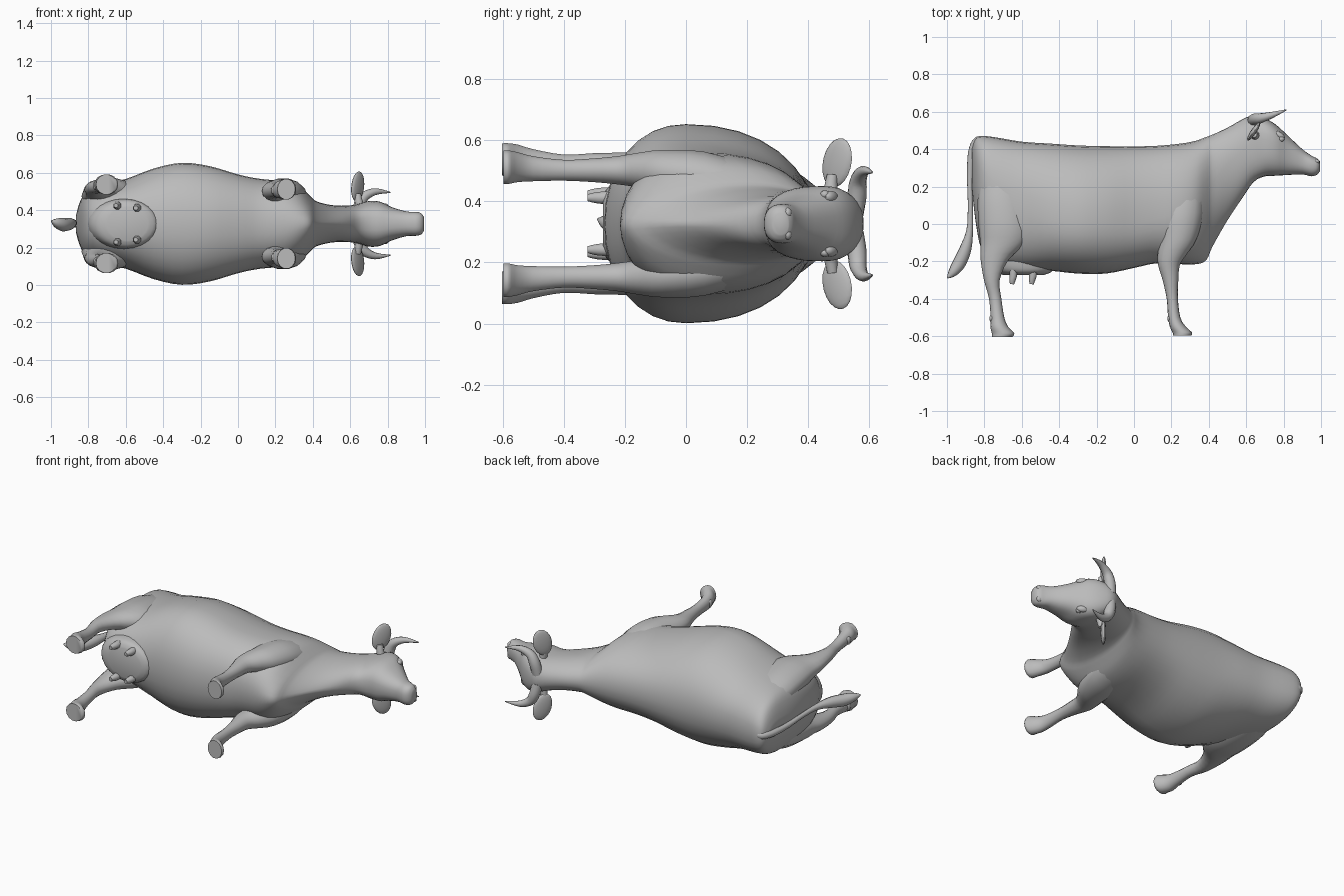
import bpy, bmesh, math
from mathutils import Vector, Matrix, Euler

MID = 0.327  # height of the animal's plane of symmetry (it lies on its side)
hide = bpy.data.materials.new("grey_hide")
hide.diffuse_color = (0.5, 0.5, 0.5, 1)


def place(x, y, u):
    """Length, animal's height and sideways offset to world position."""
    return Vector((x, y, MID + u))


def finish(name, bm):
    bmesh.ops.recalc_face_normals(bm, faces=bm.faces)
    me = bpy.data.meshes.new(name)
    bm.to_mesh(me)
    bm.free()
    me.materials.append(hide)
    ob = bpy.data.objects.new(name, me)
    bpy.context.collection.objects.link(ob)
    bpy.context.view_layer.objects.active = ob
    bpy.ops.object.select_all(action='DESELECT')
    ob.select_set(True)
    bpy.ops.object.shade_smooth_by_angle(angle=math.radians(50))
    return ob


def refine(rows, steps):
    """Smooth interpolation between rows of parameters."""
    out = []
    for i in range(len(rows) - 1):
        a, b, c, d = (rows[max(i - 1, 0)], rows[i], rows[i + 1],
                      rows[min(i + 2, len(rows) - 1)])
        for s in range(steps):
            t = s / steps
            out.append([0.5 * (2 * q + (r - p) * t + (2 * p - 5 * q + 4 * r - w) * t * t
                               + (3 * q - p - 3 * r + w) * t ** 3)
                        for p, q, r, w in zip(a, b, c, d)])
    return out + [list(rows[-1])]


def loft(name, rings):
    bm = bmesh.new()
    vs = [[bm.verts.new(p) for p in ring] for ring in rings]
    n = len(vs[0])
    for a, b in zip(vs, vs[1:]):
        for i in range(n):
            j = (i + 1) % n
            bm.faces.new((a[i], a[j], b[j], b[i]))
    bm.faces.new(vs[0])
    bm.faces.new(vs[-1])
    return finish(name, bm)


def angles(n):
    return [2 * math.pi * i / n for i in range(n)]


def power(v, k):
    return math.copysign(abs(v) ** k, v)


def leg(name, rows, side=1, n=14):
    """Rows: height, length position, sideways offset, two radii."""
    loft(name, [[place(x + rx * math.cos(a), y, side * (u + rz * math.sin(a)))
                 for a in angles(n)] for y, x, u, rx, rz in refine(rows, 3)])


def tube(name, rows, side=1, n=10):
    """Tapered tube; rows: x, height, sideways offset, radius."""
    rows = refine(rows, 4)
    pts = [place(x, y, side * u) for x, y, u, r in rows]
    rings = []
    for i, p in enumerate(pts):
        t = (pts[min(i + 1, len(pts) - 1)] - pts[max(i - 1, 0)]).normalized()
        e = t.cross(Vector((0.35, -0.2, 0.9))).normalized()
        f = t.cross(e)
        rings.append([p + rows[i][3] * (e * math.cos(a) + f * math.sin(a))
                      for a in angles(n)])
    loft(name, rings)


def ball(name, pos, size, turn=(0, 0, 0), seg=16):
    bm = bmesh.new()
    m = (Matrix.Translation(place(*pos)) @ Euler(turn).to_matrix().to_4x4()
         @ Matrix.Diagonal((*size, 1)))
    bmesh.ops.create_uvsphere(bm, u_segments=seg, v_segments=seg // 2 + 2,
                              radius=1, matrix=m)
    return finish(name, bm)


# Trunk, neck and head: x, top, bottom, height of widest point, half width, roundness
trunk = [
    (-.865, .41, .18, .32, .05, .9), (-.848, .455, .02, .29, .11, .85),
    (-.815, .47, -.14, .22, .17, .82), (-.75, .465, -.22, .14, .205, .82),
    (-.60, .44, -.245, .08, .24, .86), (-.45, .43, -.25, .02, .296, .92),
    (-.30, .42, -.265, 0, .326, .93), (-.15, .416, -.265, 0, .308, .93),
    (0, .415, -.235, 0, .264, .9), (.12, .418, -.21, .03, .24, .9),
    (.25, .43, -.215, .06, .228, .93), (.33, .445, -.215, .10, .20, .95),
    (.385, .465, -.195, .17, .15, .95), (.42, .478, -.12, .22, .12, .95),
    (.50, .515, .02, .32, .10, .95), (.58, .56, .14, .39, .097, .9),
    (.64, .582, .225, .45, .105, .82), (.70, .565, .255, .45, .122, .78),
    (.76, .53, .258, .43, .118, .78), (.82, .475, .262, .38, .09, .82),
    (.90, .40, .265, .33, .066, .85), (.95, .365, .255, .315, .064, .85),
    (.98, .35, .265, .31, .056, .85), (.995, .335, .285, .31, .035, .9)]
rings = []
for x, top, bot, mid, w, k in refine(trunk, 3):
    # the throat and brisket taper to a narrow underside
    v = 0.45 * max(0, 1 - abs(x - .47) / .2)
    ring = []
    for a in angles(32):
        c, s = math.cos(a), math.sin(a)
        h = power(s, k) * ((top - mid) if s > 0 else (mid - bot))
        ring.append(place(x, mid + h, w * power(c, k + (v if s < 0 else 0))))
    rings.append(ring)
loft("body", rings)

# Udder
leg("udder", [(.0, -.62, 0, .19, .13), (-.15, -.615, 0, .19, .135),
              (-.22, -.605, 0, .18, .132), (-.255, -.595, 0, .155, .12),
              (-.272, -.59, 0, .11, .09)], n=24)

# Tail with tuft
tube("tail", [(-.79, .44, 0, .02), (-.835, .445, 0, .024), (-.868, .38, 0, .02),
              (-.877, .25, 0, .016), (-.875, .1, .005, .014), (-.878, -.03, .005, .018),
              (-.90, -.13, 0, .032), (-.935, -.21, -.005, .036),
              (-.97, -.26, .005, .025), (-.998, -.288, .015, .004)])

hind = [(.32, -.70, .10, .11, .07), (.15, -.70, .14, .135, .085),
        (0, -.69, .162, .142, .085), (-.10, -.70, .175, .122, .068),
        (-.19, -.745, .187, .075, .048), (-.30, -.76, .195, .042, .037),
        (-.40, -.742, .195, .033, .032), (-.50, -.73, .205, .037, .04),
        (-.55, -.72, .21, .048, .05), (-.585, -.70, .21, .06, .055),
        (-.603, -.705, .21, .055, .054)]
fore = [(.22, .26, .11, .11, .08), (.06, .25, .15, .12, .088),
        (-.08, .235, .168, .10, .075), (-.16, .205, .175, .078, .058),
        (-.22, .187, .175, .058, .048), (-.30, .195, .175, .042, .04),
        (-.40, .205, .175, .03, .035), (-.50, .215, .18, .033, .042),
        (-.55, .235, .185, .043, .05), (-.58, .258, .185, .052, .056),
        (-.597, .258, .185, .048, .056)]

for side, tag in ((1, "upper"), (-1, "lower")):
    # Legs with dewclaws
    leg("hind_leg_" + tag, hind, side)
    leg("front_leg_" + tag, fore, side)
    for x, u in ((-.762, .205), (.19, .18)):
        ball("dewclaw_" + tag, (x, -.505, side * u), (.012, .02, .025), seg=8)

    # Horns
    tube("horn_" + tag, [(.635, .55, .03, .032), (.648, .56, .095, .032),
                         (.675, .565, .145, .027), (.735, .582, .172, .018),
                         (.815, .61, .168, .003)], side)

    # Ears: stalk and tilted flat leaf
    tube("ear_stalk_" + tag, [(.655, .475, .08, .025), (.645, .475, .12, .022),
                              (.64, .48, .16, .018)], side)
    ball("ear_" + tag, (.64, .495, side * .2), (.015, .056, .082),
         (-side * .3, 0, -.6))

    # Eyes, brows and nostrils
    ball("brow_" + tag, (.775, .475, side * .088), (.035, .018, .02), (0, 0, -.5), 12)
    ball("eye_" + tag, (.787, .455, side * .095), (.018, .016, .014), seg=12)
    ball("nostril_" + tag, (.975, .333, side * .035), (.018, .014, .018), seg=10)

    # Teats
    for x, u in ((-.645, .098), (-.54, .085)):
        tube("teat_" + tag, [(x, -.21, u, .024), (x, -.27, u, .022),
                             (x - .005, -.30, u, .018), (x - .007, -.322, u, .012)],
             side, 8)
